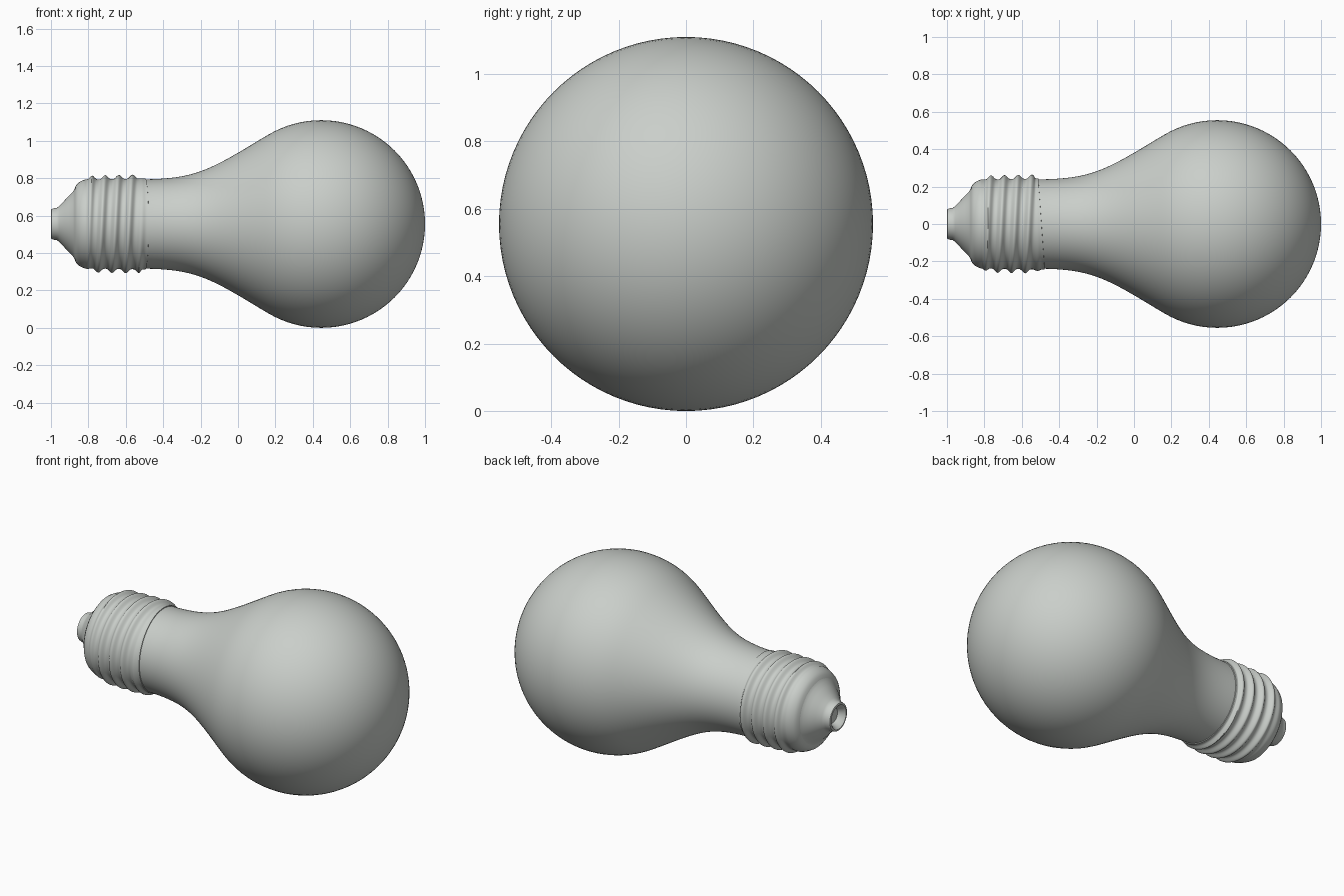
import bpy, bmesh, math

if "Cube" in bpy.data.objects:
    bpy.data.objects.remove(bpy.data.objects["Cube"], do_unlink=True)

AXIS_Z = 0.555      # height of the bulb's long axis
SEGS = 96

mat = bpy.data.materials.new("pale grey")
mat.use_nodes = True
COLOUR = (0.59, 0.62, 0.59, 1)
mat.diffuse_color = COLOUR
mat.node_tree.nodes["Principled BSDF"].inputs["Base Color"].default_value = COLOUR


def smoothstep(a, b, t):
    t = min(1, max(0, (t - a) / (b - a)))
    return t * t * (3 - 2 * t)


def lathe(name, profile, shape=lambda x, r, a: (x, r), sharp=40):
    """Spin (x, radius) points round the long axis; radius 0 closes a pole."""
    bm = bmesh.new()
    rings = []
    for x, r in profile:
        if r == 0:
            rings.append([bm.verts.new((x, 0, AXIS_Z))] * SEGS)
            continue
        ring = []
        for i in range(SEGS):
            a = 2 * math.pi * i / SEGS
            px, pr = shape(x, r, a)
            ring.append(bm.verts.new((px, pr * math.sin(a), AXIS_Z + pr * math.cos(a))))
        rings.append(ring)
    for p, q in zip(rings, rings[1:]):
        for i in range(SEGS):
            j = (i + 1) % SEGS
            corners = [p[i], p[j], q[j], q[i]]
            bm.faces.new(list(dict.fromkeys(corners)))
    bmesh.ops.recalc_face_normals(bm, faces=bm.faces)
    mesh = bpy.data.meshes.new(name)
    bm.to_mesh(mesh)
    bm.free()
    mesh.materials.append(mat)
    obj = bpy.data.objects.new(name, mesh)
    bpy.context.collection.objects.link(obj)
    bpy.ops.object.select_all(action="DESELECT")
    obj.select_set(True)
    bpy.context.view_layer.objects.active = obj
    bpy.ops.object.shade_smooth_by_angle(angle=math.radians(sharp))
    return obj


def hermite(p, q, m0, m1, n):
    """Smooth profile between two points with given slopes."""
    d = q[0] - p[0]
    pts = []
    for i in range(n):
        t = i / n
        r = ((2*t**3 - 3*t**2 + 1) * p[1] + (t**3 - 2*t**2 + t) * d * m0
             + (3*t**2 - 2*t**3) * q[1] + (t**3 - t**2) * d * m1)
        pts.append((p[0] + d * t, r))
    return pts


# Glass envelope: flared neck running into a sphere
R, CX = 0.555, 0.445
start = math.radians(120)
join = (CX + R * math.cos(start), R * math.sin(start))
mid = (-0.2, 0.282)
glass = [(-0.6, 0), (-0.6, 0.228)]
glass += hermite((-0.52, 0.238), mid, 0.02, 0.36, 12)
glass += hermite(mid, join, 0.36, 1 / math.tan(math.radians(60)), 16)
for k in range(32):
    a = start * (1 - k / 32)
    glass.append((CX + R * math.cos(a), R * math.sin(a)))
glass.append((CX + R, 0))
lathe("glass_bulb", glass)


# Screw cap: helical thread with a slightly slanted front edge
PITCH = 0.073


def thread(x, r, a):
    crest = -0.71 + PITCH * a / (2 * math.pi)
    wave = 0.5 + 0.5 * math.cos(2 * math.pi * (x - crest) / PITCH)
    fade = smoothstep(-0.82, -0.775, x) * (1 - smoothstep(-0.535, -0.505, x))
    slant = -0.017 * math.sin(a) * smoothstep(-0.54, -0.495, x)
    return x + slant, r + 0.022 * wave ** 1.5 * fade


cap = [(-0.875, 0.185), (-0.868, 0.203), (-0.855, 0.22), (-0.835, 0.231)]
cap += [(-0.82 + 0.325 * i / 64, 0.237 + 0.006 * i / 64) for i in range(65)]
cap += [(-0.493, 0.228)]
lathe("screw_cap", cap, thread)

# Insulator cone under the cap, ending in a hollow contact tip
tip = [(-0.955, 0), (-0.96, 0.045), (-0.99, 0.06), (-1.0, 0.07), (-0.998, 0.08),
       (-0.985, 0.084), (-0.968, 0.086), (-0.955, 0.097), (-0.93, 0.123),
       (-0.905, 0.15), (-0.885, 0.17), (-0.875, 0.185), (-0.868, 0.2)]
lathe("contact_tip", tip)
